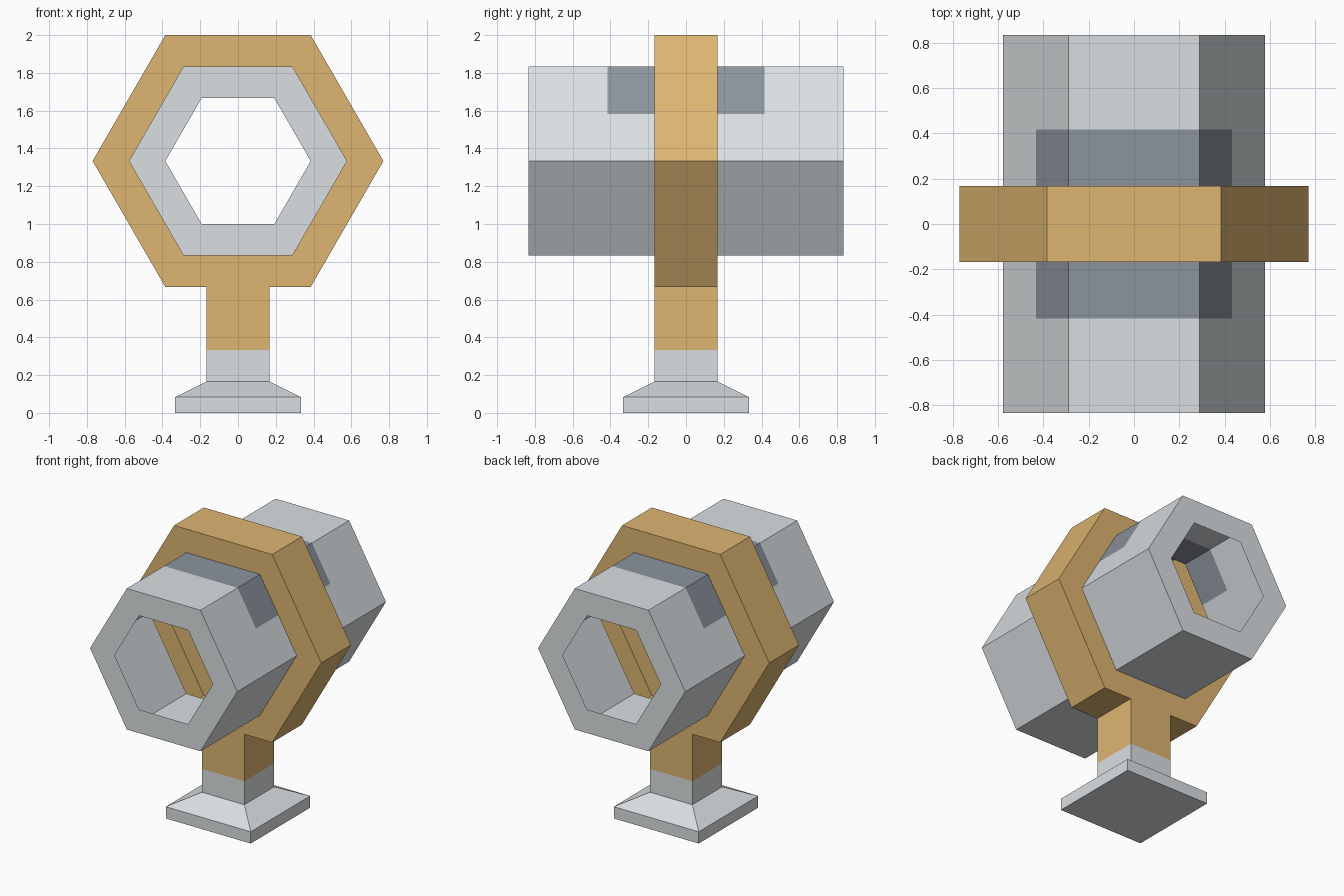
import bpy
import bmesh
from math import cos, sin, pi, sqrt

CENTRE_Z = 4 / 3
TUBE_R = 1 / sqrt(3)        # tube corner radius
HOLE_R = TUBE_R * 2 / 3     # end opening
COLLAR_R = TUBE_R * 4 / 3   # collar corner radius
COLLAR_Y, BAND_Y, END_Y = 1 / 6, 5 / 12, 5 / 6


def material(name, rgb):
    mat = bpy.data.materials.new(name)
    mat.use_nodes = True
    colour = (*rgb, 1)
    mat.diffuse_color = colour
    node = next(n for n in mat.node_tree.nodes if n.type == 'BSDF_PRINCIPLED')
    node.inputs["Base Color"].default_value = colour
    return mat


def hexagon(radius, y):
    """Upright hexagon with a point at the middle of each side."""
    corners = [(radius * cos(i * pi / 3), radius * sin(i * pi / 3)) for i in range(6)]
    loop = []
    for i, (x, z) in enumerate(corners):
        nx, nz = corners[(i + 1) % 6]
        loop += [(x, y, CENTRE_Z + z), ((x + nx) / 2, y, CENTRE_Z + (z + nz) / 2)]
    return loop


def square(half, z):
    return [(half * sx, half * sy, z) for sx, sy in ((-1, -1), (1, -1), (1, 1), (-1, 1))]


def loft(name, loops, mats, cap_start=False, rule=None):
    """Skin a row of equal loops; rule picks the material of each face."""
    bm = bmesh.new()
    rings = [[bm.verts.new(p) for p in loop] for loop in loops]
    for a, b in zip(rings, rings[1:]):
        for i in range(len(a)):
            j = (i + 1) % len(a)
            bm.faces.new((a[i], a[j], b[j], b[i]))
    if cap_start:
        bm.faces.new(rings[0])
    bmesh.ops.recalc_face_normals(bm, faces=bm.faces)
    if rule:
        for face in bm.faces:
            face.material_index = rule(face.calc_center_median())
    mesh = bpy.data.meshes.new(name)
    bm.to_mesh(mesh)
    bm.free()
    for mat in mats:
        mesh.materials.append(mat)
    obj = bpy.data.objects.new(name, mesh)
    bpy.context.collection.objects.link(obj)
    return obj


cube = bpy.data.objects.get("Cube")
if cube:
    bpy.data.objects.remove(cube)

grey = material("light grey", (0.70, 0.74, 0.76))
gold = material("warm gold", (0.73, 0.46, 0.165))
slate = material("slate grey", (0.265, 0.295, 0.34))


# Slate saddle over the upper part of the tube, next to the collar
def saddle(c):
    return int(c.z > CENTRE_Z + 0.25 and abs(c.y) < BAND_Y)


# Hollow tube halves, each with a rimmed end opening
for name, s in (("front_tube", -1), ("back_tube", 1)):
    loft(name, [hexagon(TUBE_R, s * COLLAR_Y), hexagon(TUBE_R, s * BAND_Y),
                hexagon(TUBE_R, s * END_Y), hexagon(HOLE_R, s * END_Y)],
         [grey, slate], rule=saddle)

# Hollow collar around the middle
loft("collar", [hexagon(TUBE_R, -COLLAR_Y), hexagon(COLLAR_R, -COLLAR_Y),
                hexagon(COLLAR_R, COLLAR_Y), hexagon(TUBE_R, COLLAR_Y)], [gold])

# Square foot, sloping into the post
loft("foot", [square(1 / 3, 0), square(1 / 3, 1 / 12), square(1 / 6, 1 / 6)],
     [grey], cap_start=True)

# Post in two colours
loft("lower_post", [square(1 / 6, 1 / 6), square(1 / 6, 1 / 3)], [grey])
loft("upper_post", [square(1 / 6, 1 / 3), square(1 / 6, 2 / 3)], [gold])
